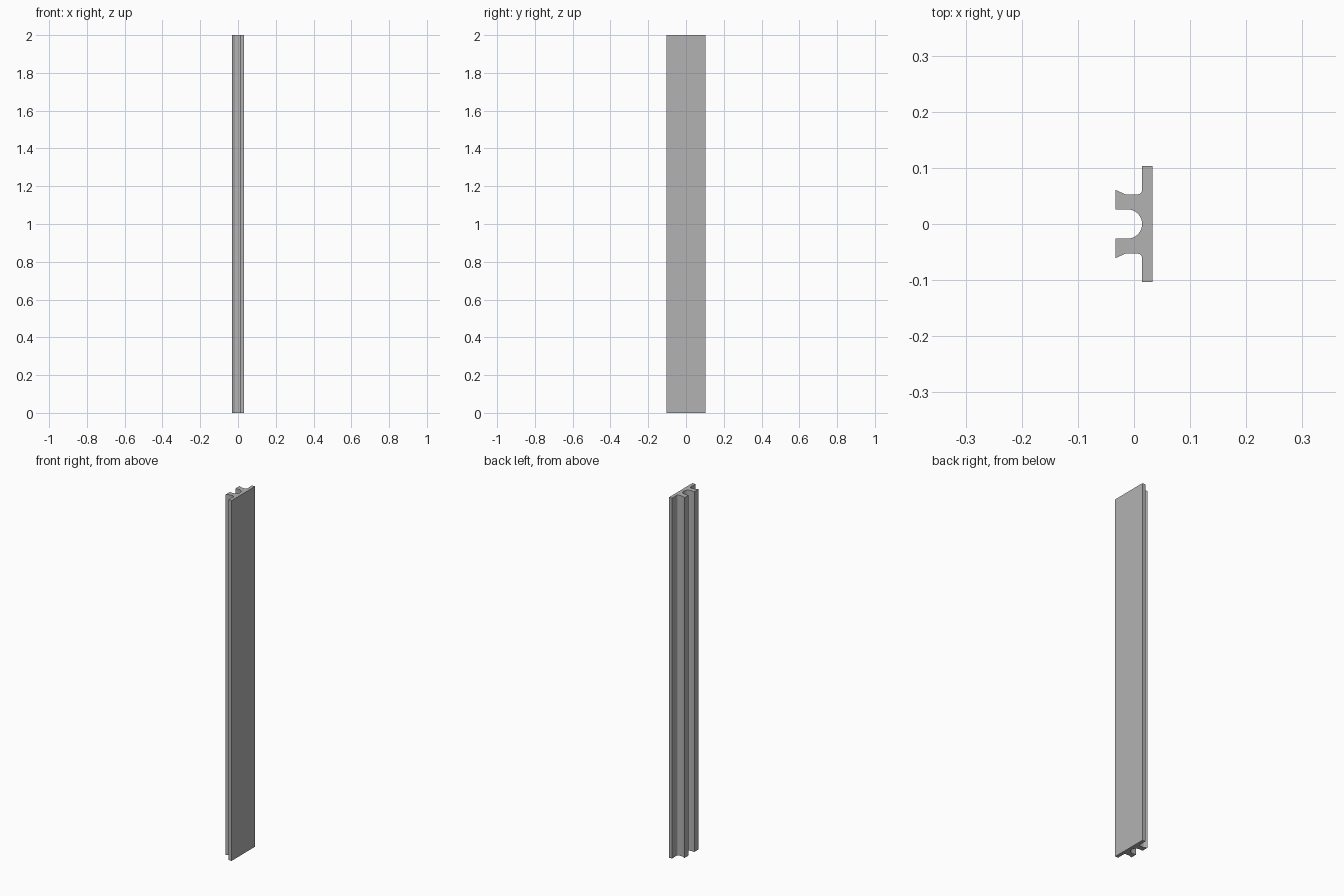
import bpy
import bmesh
from math import cos, sin, radians

cube = bpy.data.objects.get("Cube")
if cube:
    bpy.data.objects.remove(cube, do_unlink=True)

HEIGHT = 2.0
BACK, FACE = -0.033, 0.033      # leg tips and outer face of the plate
INNER = 0.0145                  # inner face of the plate
HALF_WIDTH = 0.103
SLOT_R = 0.026                  # half width of the round-ended slot
LEG_OUT, TIP_OUT = 0.0525, 0.061
FILLET = 0.009


def arc(cx, cy, r, start, end, steps):
    """Points on a circular arc, angles in degrees."""
    angles = [radians(start + (end - start) * i / steps) for i in range(steps + 1)]
    return [(cx + r * cos(a), cy + r * sin(a)) for a in angles]


# Half of the cross-section, from the slot bottom round to the plate face
half = arc(INNER - SLOT_R, 0, SLOT_R, 0, 90, 12)
half += [(BACK, SLOT_R), (BACK, TIP_OUT), (-0.015, LEG_OUT)]
half += arc(INNER - FILLET, LEG_OUT + FILLET, FILLET, -90, 0, 8)
half += [(INNER, HALF_WIDTH), (FACE, HALF_WIDTH)]

# Mirror the half and extrude the closed outline upwards
outline = half + [(x, -y) for x, y in reversed(half[1:])]
bm = bmesh.new()
base = bm.faces.new([bm.verts.new((x, y, 0)) for x, y in outline])
result = bmesh.ops.extrude_face_region(bm, geom=[base], use_keep_orig=True)
top = [v for v in result["geom"] if isinstance(v, bmesh.types.BMVert)]
bmesh.ops.translate(bm, verts=top, vec=(0, 0, HEIGHT))
bmesh.ops.recalc_face_normals(bm, faces=bm.faces)

mesh = bpy.data.meshes.new("slotted_profile_strip")
bm.to_mesh(mesh)
bm.free()
strip = bpy.data.objects.new("slotted_profile_strip", mesh)
bpy.context.collection.objects.link(strip)

# Plain grey finish
grey = bpy.data.materials.new("plain_grey")
grey.use_nodes = True
colour = (0.45, 0.45, 0.45, 1)
grey.diffuse_color = colour
grey.node_tree.nodes["Principled BSDF"].inputs["Base Color"].default_value = colour
mesh.materials.append(grey)

# Smooth curved walls, crisp corners
bpy.ops.object.select_all(action="DESELECT")
strip.select_set(True)
bpy.context.view_layer.objects.active = strip
bpy.ops.object.shade_smooth_by_angle(angle=radians(15))
